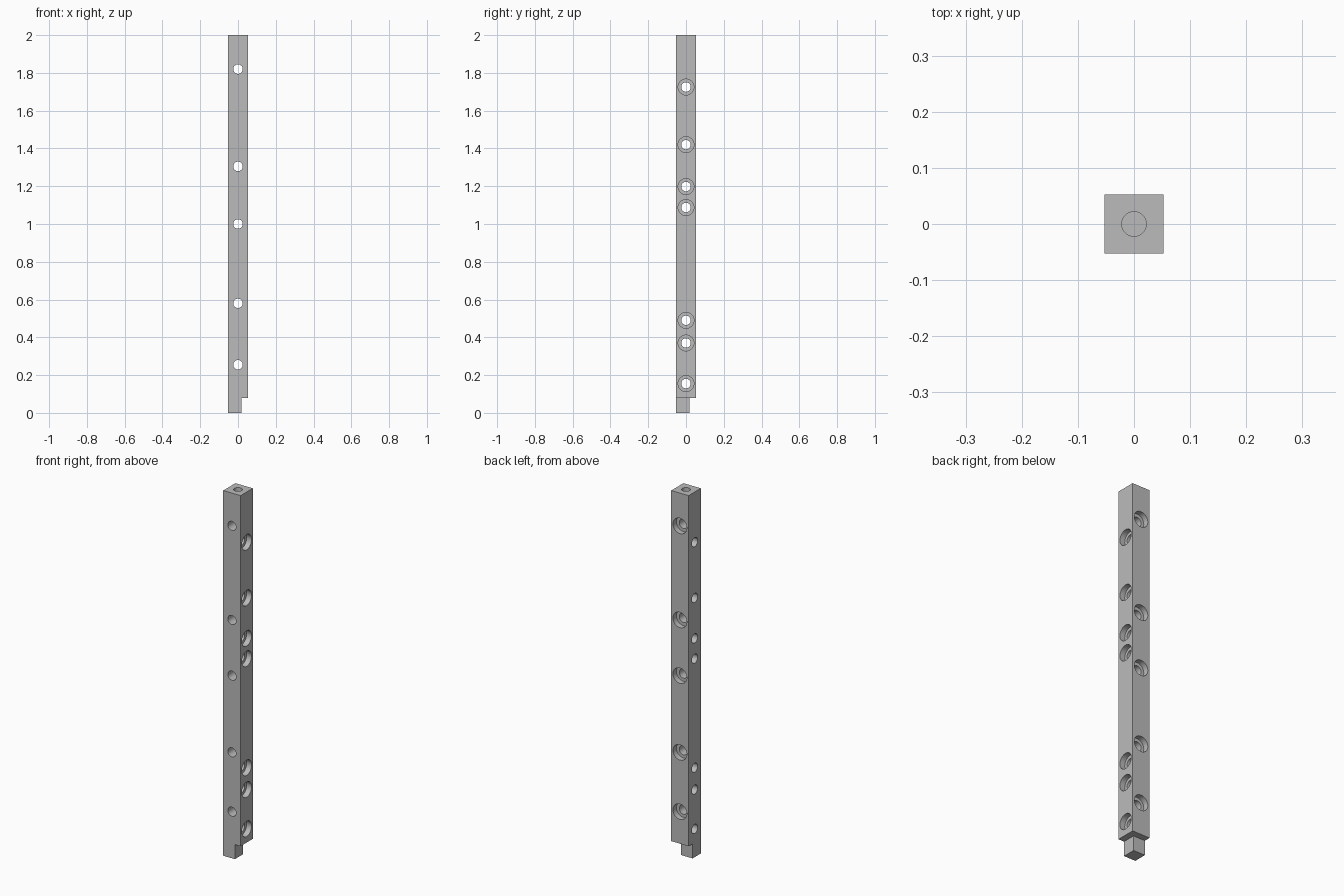
import bpy, bmesh, math
from mathutils import Matrix, Vector

if "Cube" in bpy.data.objects:
    bpy.data.objects.remove(bpy.data.objects["Cube"])

H = 0.0527          # half width of the square bar
HOLE, BORE = 0.025, 0.042
BORE_DEPTH = 0.03
SIDES = 48


def new_object(name, bm):
    bmesh.ops.recalc_face_normals(bm, faces=bm.faces[:])
    mesh = bpy.data.meshes.new(name)
    bm.to_mesh(mesh)
    bm.free()
    ob = bpy.data.objects.new(name, mesh)
    bpy.context.collection.objects.link(ob)
    return ob


def prism(bm, outline, z0, z1):
    face = bm.faces.new([bm.verts.new((x, y, z0)) for x, y in outline])
    ext = bmesh.ops.extrude_face_region(bm, geom=[face])
    verts = [v for v in ext["geom"] if isinstance(v, bmesh.types.BMVert)]
    bmesh.ops.translate(bm, verts=verts, vec=(0, 0, z1 - z0))


def lathe(bm, profile, matrix):
    """Closed solid of revolution from (radius, height) pairs."""
    rings = []
    for r, h in profile:
        rings.append([bm.verts.new(matrix @ Vector((
            r * math.cos(math.tau * i / SIDES), r * math.sin(math.tau * i / SIDES), h)))
            for i in range(SIDES)])
    for a, b in zip(rings, rings[1:]):
        for i in range(SIDES):
            j = (i + 1) % SIDES
            bm.faces.new((a[i], a[j], b[j], b[i]))
    bm.faces.new(rings[0])
    bm.faces.new(rings[-1])


# Square post
bm = bmesh.new()
prism(bm, [(-H, -H), (H, -H), (H, H), (-H, H)], 0, 2)
post = new_object("post", bm)

# Cutters: the L-shaped waste around the foot tenon, and the drilled holes
bm = bmesh.new()
T, E = 0.018, 0.1
prism(bm, [(T, -E), (E, -E), (E, E), (-E, E), (-E, T), (T, T)], -0.1, 0.08)

drill = [(HOLE, -0.1), (HOLE, H - BORE_DEPTH), (BORE, H - BORE_DEPTH), (BORE, 0.1)]
to_right = Matrix.Rotation(math.pi / 2, 4, 'Y')     # counterbore on +x
to_back = Matrix.Rotation(-math.pi / 2, 4, 'X')     # counterbore on +y
for z in (0.155, 0.37, 0.49, 1.087, 1.198, 1.42, 1.725):
    lathe(bm, drill, Matrix.Translation((0, 0, z)) @ to_right)
for z in (0.255, 0.58, 1.0, 1.305, 1.82):
    lathe(bm, drill, Matrix.Translation((0, 0, z)) @ to_back)
# Blind hole in the top end
lathe(bm, [(0.022, 1.9), (0.022, 2.1)], Matrix())
cutter = new_object("joinery_cutter", bm)
cutter.hide_render = True

mod = post.modifiers.new("joinery", 'BOOLEAN')
mod.operation, mod.solver, mod.object = 'DIFFERENCE', 'EXACT', cutter
bpy.context.view_layer.objects.active = post
post.select_set(True)
cutter.select_set(False)
bpy.ops.object.modifier_apply(modifier=mod.name)
bpy.data.objects.remove(cutter)

# Plain grey colour, smooth hole walls
grey = bpy.data.materials.new("plain grey")
grey.diffuse_color = (0.5, 0.5, 0.5, 1)
grey.use_nodes = True
grey.node_tree.nodes["Principled BSDF"].inputs["Base Color"].default_value = grey.diffuse_color
post.data.materials.clear()
post.data.materials.append(grey)
bpy.ops.object.shade_smooth_by_angle(angle=math.radians(30))
